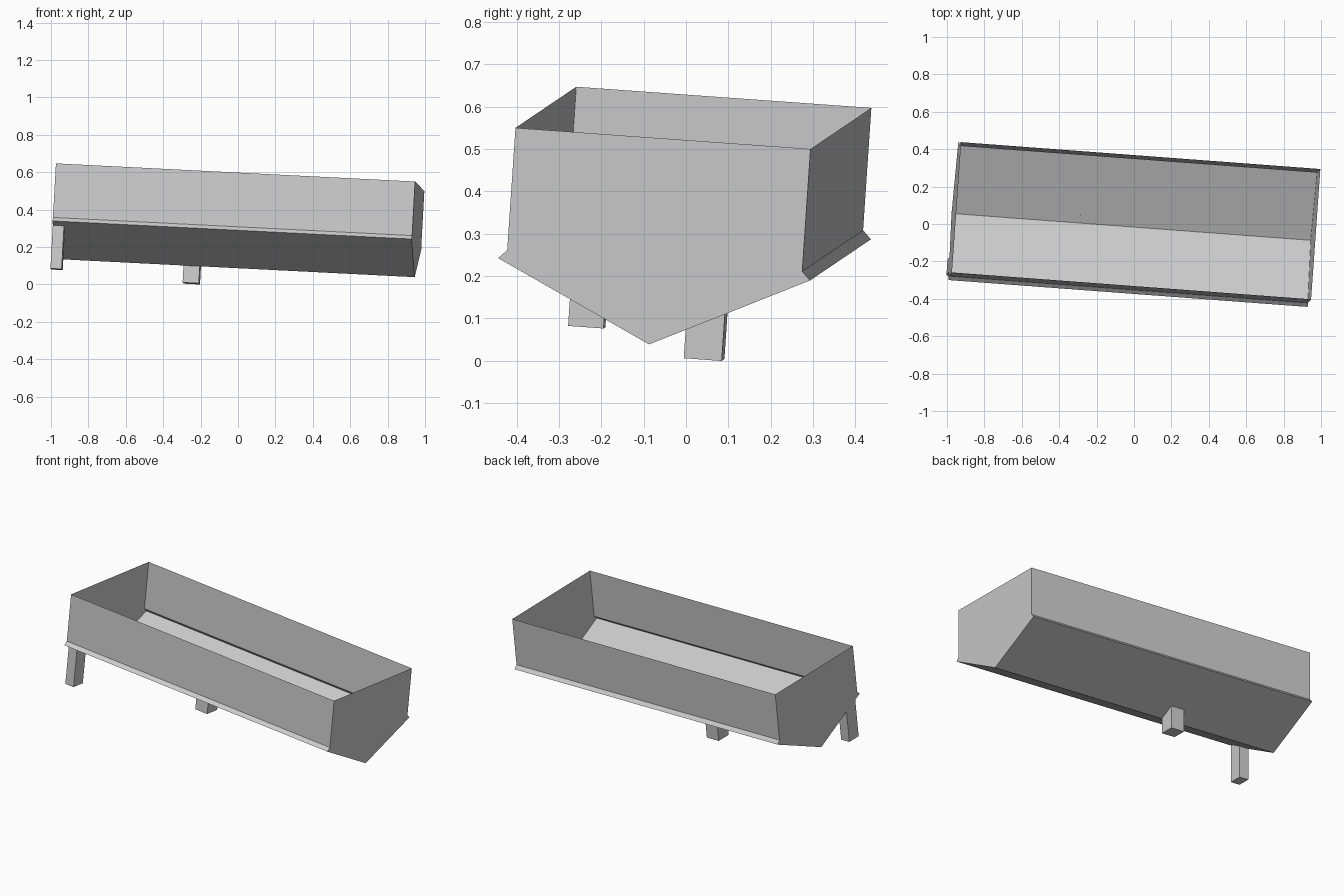
import bpy
import bmesh
from mathutils import Matrix, Vector

cube = bpy.data.objects.get("Cube")
if cube:
    bpy.data.objects.remove(cube, do_unlink=True)

# Galvanised grey, used for every part
grey = bpy.data.materials.new("plain_grey")
grey.use_nodes = True
colour = (0.6, 0.6, 0.6, 1)
grey.diffuse_color = colour
grey.node_tree.nodes["Principled BSDF"].inputs["Base Color"].default_value = colour

# The whole trough leans: orthogonal axes of the tilted frame
length_axis = Vector((0.996, -0.0745, -0.0503)).normalized()
up_axis = Vector((0.0551, 0.0673, 0.9945))
up_axis = (up_axis - length_axis * up_axis.dot(length_axis)).normalized()
width_axis = up_axis.cross(length_axis)
tilt = Matrix((length_axis, width_axis, up_axis)).transposed().to_4x4()
tilt.translation = (0.0115, 0.0175, 0.5735)

HALF_LENGTH = 0.964
LIP = (0.37, -0.31)
KEEL = -0.488


def floor_height(y):
    """Height of the V-shaped floor at a distance from the keel."""
    return KEEL + abs(y) / LIP[0] * (LIP[1] - KEEL)


def finish(name, bm):
    mesh = bpy.data.meshes.new(name)
    bm.to_mesh(mesh)
    bm.free()
    mesh.materials.append(grey)
    obj = bpy.data.objects.new(name, mesh)
    obj.matrix_world = tilt
    bpy.context.collection.objects.link(obj)


# Trough: open cross-section with wall, flared lip and V floor, closed at both ends
half = [(0.35, 0), (0.35, -0.29), LIP]
profile = half + [(0, KEEL)] + [(-y, z) for y, z in reversed(half)]
bm = bmesh.new()
left, right = [[bm.verts.new((x, y, z)) for y, z in profile]
               for x in (-HALF_LENGTH, HALF_LENGTH)]
for i in range(len(profile) - 1):
    bm.faces.new((left[i], left[i + 1], right[i + 1], right[i]))
bm.faces.new(left)
bm.faces.new(right)
bmesh.ops.recalc_face_normals(bm, faces=bm.faces)
finish("trough", bm)


# Legs: square posts cut to the slope of the floor
def leg(name, x0, x1, y0, y1, bottom):
    bm = bmesh.new()
    bmesh.ops.create_cube(bm, size=1)
    for v in bm.verts:
        y = y1 if v.co.y > 0 else y0
        v.co = (x1 if v.co.x > 0 else x0, y,
                floor_height(y) + 0.002 if v.co.z > 0 else bottom)
    finish(name, bm)


leg("middle_leg", -0.277, -0.19, 0.002, 0.092, -0.579)
leg("end_leg", -HALF_LENGTH, -0.904, -0.327, -0.243, -0.562)
